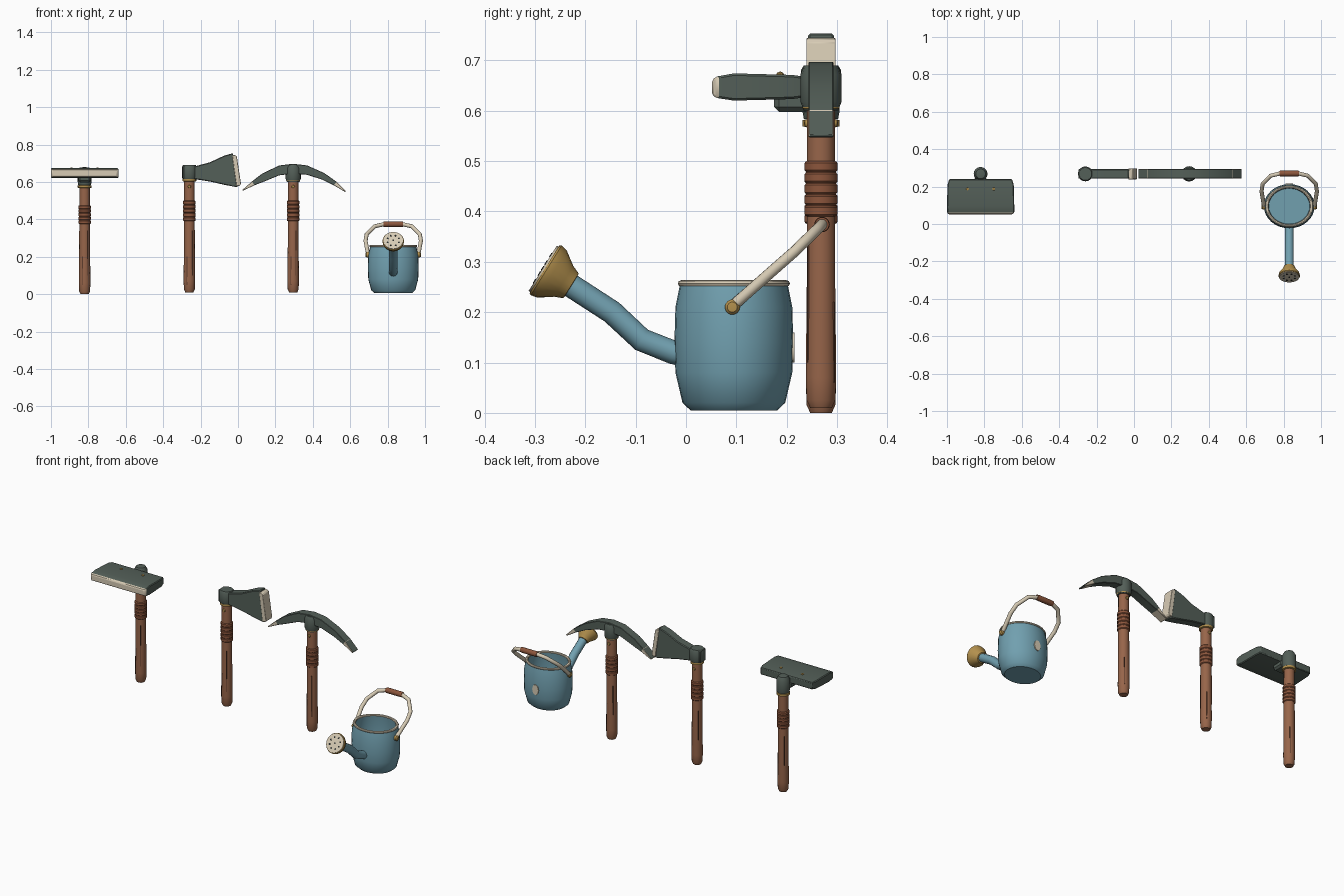
import bpy, bmesh, math
from mathutils import Vector

if "Cube" in bpy.data.objects:
    bpy.data.objects.remove(bpy.data.objects["Cube"])

def mat(name, c):
    m = bpy.data.materials.new(name)
    m.diffuse_color = (*c, 1)
    m.use_nodes = True
    m.node_tree.nodes["Principled BSDF"].inputs["Base Color"].default_value = m.diffuse_color
    return m

IRON = mat("dark_iron", (.088, .115, .098))
CREAM = mat("cream", (.68, .60, .46))
WOOD = mat("wood", (.31, .13, .068))
GRIP = mat("leather_grip", (.26, .092, .045))
GRAIN = mat("dark_grain", (.11, .045, .025))
GOLD = mat("brass", (.45, .28, .075))
BLUE = mat("blue_enamel", (.165, .35, .43))
HOLE = mat("hole_black", (.02, .025, .025))

def finish(bm, name, mats, smooth=True, bevel=0, angle=35):
    bmesh.ops.recalc_face_normals(bm, faces=bm.faces)
    me = bpy.data.meshes.new(name)
    bm.to_mesh(me)
    bm.free()
    for m in mats:
        me.materials.append(m)
    ob = bpy.data.objects.new(name, me)
    bpy.context.collection.objects.link(ob)
    if bevel:
        b = ob.modifiers.new("bevel", 'BEVEL')
        b.width, b.segments, b.limit_method = bevel, 1, 'ANGLE'
    if smooth:
        bpy.ops.object.select_all(action='DESELECT')
        bpy.context.view_layer.objects.active = ob
        ob.select_set(True)
        bpy.ops.object.shade_smooth_by_angle(angle=math.radians(angle))
    return ob

def lathe(name, prof, loc, m, n=16, scale=(1, 1, 1), axis=None, closed=False):
    """Spin (radius, height) points around the local z axis."""
    bm = bmesh.new()
    rings = []
    for r, z in prof:
        if r == 0:
            rings.append([bm.verts.new((0, 0, z))] * n)
        else:
            rings.append([bm.verts.new((r * math.cos(2 * math.pi * i / n),
                                        r * math.sin(2 * math.pi * i / n), z)) for i in range(n)])
    pairs = list(zip(rings, rings[1:])) + ([(rings[-1], rings[0])] if closed else [])
    for a, b in pairs:
        for i in range(n):
            j = (i + 1) % n
            bm.faces.new(list(dict.fromkeys((a[i], a[j], b[j], b[i]))))
    ob = finish(bm, name, [m])
    ob.location, ob.scale = loc, scale
    if axis:
        ob.rotation_euler = Vector(axis).to_track_quat('Z', 'Y').to_euler()
    return ob

def disc(name, r, h, loc, m, axis=None, n=12, scale=(1, 1, 1)):
    return lathe(name, [(0, -h / 2), (r, -h / 2), (r, h / 2), (0, h / 2)], loc, m, n, scale, axis)

def box(name, lo, hi, m, bevel=0):
    bm = bmesh.new()
    bmesh.ops.create_cube(bm, size=1)
    for v in bm.verts:
        v.co = [(lo[i] + hi[i]) / 2 + v.co[i] * (hi[i] - lo[i]) for i in range(3)]
    return finish(bm, name, [m], False, bevel)

def strip(name, top, bottom, y, half, cream=(), outline=(), bevel=.004):
    """Plate between an upper and a lower xz line; listed segments are cream."""
    bm = bmesh.new()
    rows = [[bm.verts.new((p[0], y + s * half, p[1])) for p, s in ((t, -1), (t, 1), (b, 1), (b, -1))]
            for t, b in zip(top, bottom)]
    bm.faces.new(rows[0])
    bm.faces.new(rows[-1])
    inset = []
    for k, (a, b) in enumerate(zip(rows, rows[1:])):
        for i in range(4):
            f = bm.faces.new((a[i], a[(i + 1) % 4], b[(i + 1) % 4], b[i]))
            f.material_index = int(k in cream)
            if i == 0 and k in outline:
                inset.append(f)
    bm.normal_update()
    if inset:      # iron upper face inside a fine cream outline
        bmesh.ops.inset_individual(bm, faces=inset, thickness=.003)
        for f in inset:
            f.material_index = 0
    return finish(bm, name, [IRON, CREAM], True, bevel, 25)

def tube(name, pts, r, m):
    cu = bpy.data.curves.new(name, 'CURVE')
    cu.dimensions, cu.bevel_depth, cu.bevel_resolution, cu.use_fill_caps = '3D', r, 4, True
    sp = cu.splines.new('POLY')
    sp.points.add(len(pts) - 1)
    for p, q in zip(sp.points, pts):
        p.co = (*q, 1)
    ob = bpy.data.objects.new(name, cu)
    bpy.context.collection.objects.link(ob)
    cu.materials.append(m)
    bpy.ops.object.select_all(action='DESELECT')
    bpy.context.view_layer.objects.active = ob
    ob.select_set(True)
    bpy.ops.object.convert(target='MESH')
    bpy.ops.object.shade_smooth_by_angle(angle=math.radians(50))

Y = .268

def handle(tool, x, z0, z1, g0, g1, collar):
    lathe(tool + "_handle", [(0, z0), (.022, z0), (.029, z0 + .015), (.031, z0 + .06), (.029, .25),
                             (.028, z1), (0, z1)], (x, Y, 0), WOOD, 14)
    # wrapped grip made of slightly bulging bands
    n, prof = 5, [(.028, g0)]
    h = (g1 - g0) / n
    for i in range(n):
        z = g0 + i * h
        prof += [(.031, z + .001), (.0335, z + .004), (.0335, z + h - .004), (.031, z + h - .001)]
    lathe(tool + "_grip", prof + [(.028, g1)], (x, Y, 0), GRIP, 14)
    # wood grain streaks
    for i, (a, lo, hi) in enumerate(((-60, .10, .34), (-115, .05, .2), (60, .06, .22), (140, .16, .33))):
        px, py = x + .0285 * math.cos(math.radians(a)), Y + .0285 * math.sin(math.radians(a))
        box(f"{tool}_grain_{i}", (px - .002, py - .002, lo), (px + .002, py + .002, hi), GRAIN)
    lathe(tool + "_collar", [(.028, collar - .008), (.037, collar - .006), (.037, collar + .006),
                             (.028, collar + .008)], (x, Y, 0), GOLD, 16)

# Hoe
hx = -.82
handle("hoe", hx, 0, .62, .375, .475, .575)
lathe("hoe_socket", [(0, .583), (.034, .583), (.037, .60), (.037, .655), (.026, .676), (0, .68)],
      (hx, Y, 0), IRON, 16)
box("hoe_neck", (hx - .034, .175, .597), (hx + .034, .25, .635), IRON, .01)
bm = bmesh.new()
rows = []
for y, w, lo, hi in ((.052, .172, .63, .662), (.062, .18, .625, .668), (.095, .18, .62, .674),
                     (.21, .177, .623, .671), (.24, .168, .627, .667)):
    rows.append([bm.verts.new((hx + sx * w, y, z)) for sx, z in ((-1, lo), (1, lo), (1, hi), (-1, hi))])
for k, (a, b) in enumerate(zip(rows, rows[1:])):
    for i in range(4):
        f = bm.faces.new((a[i], a[(i + 1) % 4], b[(i + 1) % 4], b[i]))
        f.material_index = int(k == 0)
bm.faces.new(rows[0]).material_index = 1
bm.faces.new(rows[-1])
finish(bm, "hoe_blade", [IRON, CREAM], True, .004, 25)
for s in (-1, 1):
    lathe("hoe_rivet", [(.008, 0), (.007, .005), (0, .008)], (hx + s * .07, .187, .67), GOLD, 10)

# Axe
ax = -.26
handle("axe", ax, .01, .64, .39, .50, .61)
lathe("axe_socket", [(0, .615), (.036, .615), (.04, .625), (.04, .68), (.034, .69), (0, .69)],
      (ax, Y, 0), IRON, 16)
strip("axe_blade", [(-.298, .69), (-.225, .685), (-.15, .705), (-.075, .74), (-.027, .754)],
      [(-.298, .616), (-.225, .614), (-.15, .602), (-.075, .585), (-.002, .571)], Y, .026)
strip("axe_edge", [(-.031, .745), (-.012, .742), (-.006, .735)],
      [(-.008, .577), (.010, .58), (.016, .59)], Y, .029, (0, 1), bevel=.002)
bpy.data.objects["axe_edge"].data.materials[0] = CREAM

# Pickaxe
px = .295
handle("pickaxe", px, .01, .64, .39, .50, .61)
lathe("pickaxe_socket", [(0, .60), (.034, .60), (.041, .618), (.041, .672), (.033, .69), (0, .69)],
      (px, Y, 0), IRON, 16)
strip("pickaxe_head",
      [(.022, .556), (.075, .603), (.13, .645), (.22, .688), (.295, .697), (.37, .688),
       (.46, .648), (.527, .601), (.577, .551)],
      [(.024, .552), (.088, .582), (.14, .602), (.22, .635), (.295, .645), (.37, .638),
       (.45, .612), (.512, .582), (.573, .546)], Y, .025, (0, 7), (0, 7), .002)
for x in (ax, px):
    for s in (-1, 1):
        lathe("socket_pin", [(.009, 0), (.007, .005), (0, .007)], (x, Y + s * .027, .575),
              GOLD, 10, axis=(0, s, 0))

# Watering can body, open at the top
cx, cy = .83, .095
S = (1.15, 1, 1)
lathe("can_body", [(0, .005), (.086, .005), (.102, .02), (.116, .08), (.118, .14), (.116, .21),
                   (.107, .255), (.099, .255), (.105, .20), (.105, .08), (.095, .03), (0, .03)],
      (cx, cy, 0), BLUE, 32, S)
lathe("can_rim", [(.104 + .0075 * math.cos(t * math.pi / 4), .257 + .0065 * math.sin(t * math.pi / 4))
                  for t in range(8)], (cx, cy, 0), CREAM, 32, S, closed=True)
disc("can_back_badge", .02, .009, (cx, cy + .116, .13), CREAM, (0, 1, 0), 16, (1, 1.5, 1))

# Bail handle with a wooden grip and brass pivots
half = [(.134, .09, .21), (.148, .175, .285), (.142, .215, .32), (.10, .258, .362), (.05, .27, .374)]
tube("can_handle", [(cx - a, b, c) for a, b, c in half] + [(cx + a, b, c) for a, b, c in half[::-1]],
     .011, CREAM)
lathe("can_handle_grip", [(0, -.053), (.014, -.053), (.0155, -.045), (.0155, .045), (.014, .053), (0, .053)],
      (cx, .27, .374), GRIP, 14, axis=(1, 0, 0))
for s in (-1, 1):
    lathe("can_pivot", [(.015, -.012), (.015, .008), (.010, .014), (0, .015)],
          (cx + s * .134, .092, .21), GOLD, 14, axis=(s, 0, 0))

# Spout and sprinkler rose
tube("can_spout", [(cx, .0, .115), (cx, -.025, .12), (cx, -.088, .145), (cx, -.147, .2),
                   (cx, -.235, .257)], .0235, BLUE)
d = Vector((0, -.85, .53)).normalized()
u, v = Vector((1, 0, 0)), Vector((0, .53, .85)).normalized()
face = Vector((cx, -.281, .285))
lathe("can_rose", [(0, -.065), (.029, -.062), (.036, -.045), (.055, -.018), (.058, -.004), (.056, 0), (0, 0)],
      face, GOLD, 20, axis=d)
disc("can_rose_face", .053, .006, face + d * .001, CREAM, d, 20)
for n, r in ((1, 0), (8, .033)):
    for i in range(n):
        t = 2 * math.pi * (i + .5) / n
        disc("rose_hole", .005, .003, face + d * .004 + u * r * math.cos(t) + v * r * math.sin(t),
             HOLE, d, 8)
